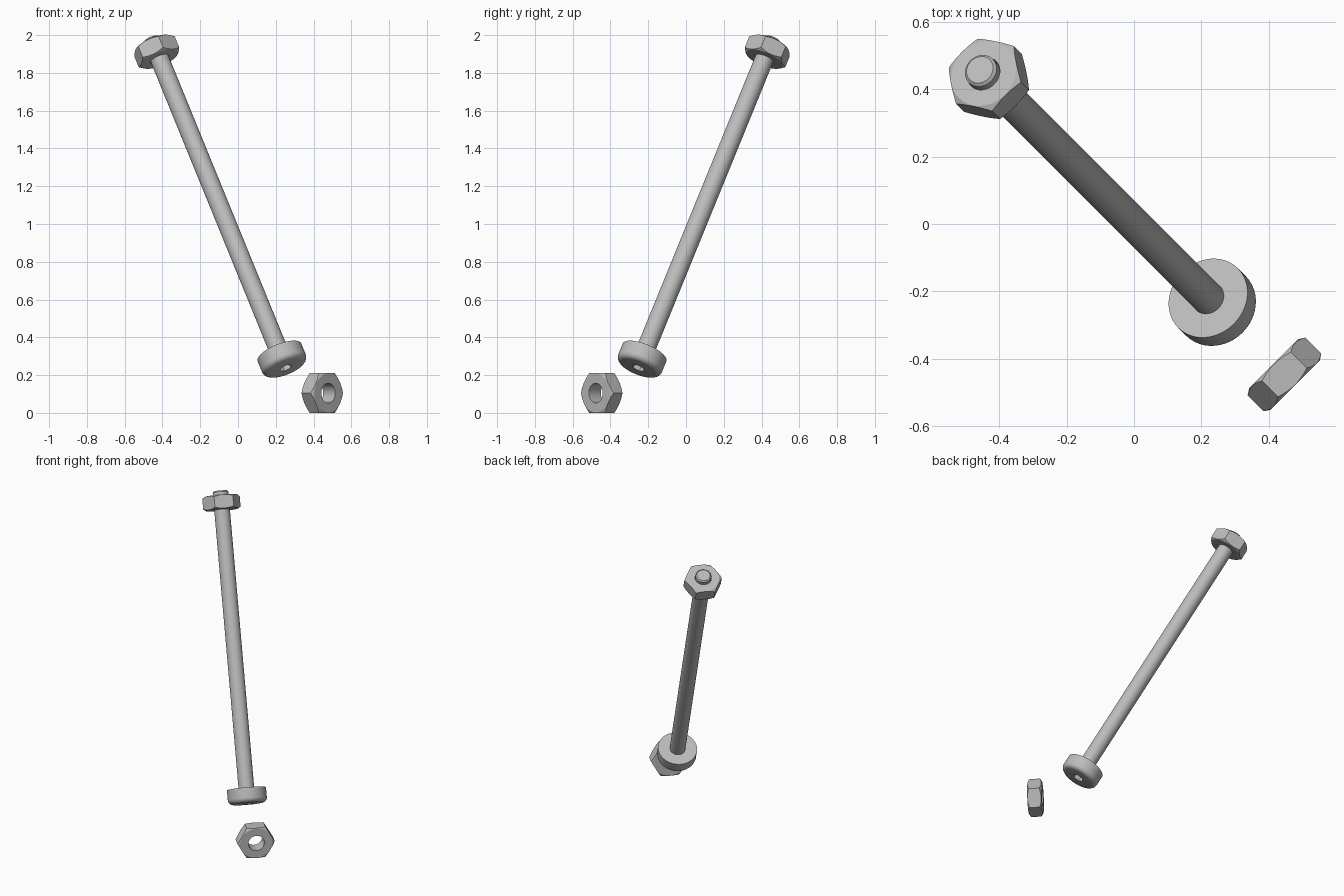
import bpy
import bmesh
from math import cos, sin, pi, radians
from mathutils import Matrix

SEGMENTS = 48
SHAFT_R = 0.05
HEAD_R, HEAD_H, FILLET = 0.125, 0.095, 0.03
NUT_FLAT, NUT_H = 0.105, 0.09
FACE_R, CHAMFER = 0.103, 0.64

cube = bpy.data.objects.get("Cube")
if cube:
    bpy.data.objects.remove(cube, do_unlink=True)

steel = bpy.data.materials.new("grey steel")
steel.use_nodes = True
grey = (0.5, 0.5, 0.5, 1)
steel.diffuse_color = grey
steel.node_tree.nodes["Principled BSDF"].inputs["Base Color"].default_value = grey


def hexagon(flat):
    """Radius of a hexagon, with corners on local x, at a given angle."""
    return lambda a: flat / cos(a % (pi / 3) - pi / 6)


def loft(name, rings, matrix, closed=False):
    """Join rings of (radius, height), each a number or a function of angle."""
    bm = bmesh.new()
    angles = [2 * pi * i / SEGMENTS for i in range(SEGMENTS)]
    value = lambda v, a: v(a) if callable(v) else v
    loops = []
    for r, h in rings:
        loops.append([bm.verts.new((value(r, a) * cos(a), value(r, a) * sin(a), value(h, a)))
                      for a in angles])
    pairs = list(zip(loops, loops[1:]))
    if closed:
        pairs.append((loops[-1], loops[0]))
    else:
        bm.faces.new(loops[0][::-1])
        bm.faces.new(loops[-1])
    for low, high in pairs:
        for i in range(SEGMENTS):
            j = (i + 1) % SEGMENTS
            bm.faces.new((low[i], low[j], high[j], high[i]))
    bmesh.ops.recalc_face_normals(bm, faces=bm.faces)
    mesh = bpy.data.meshes.new(name)
    bm.to_mesh(mesh)
    bm.free()
    mesh.materials.append(steel)
    obj = bpy.data.objects.new(name, mesh)
    bpy.context.collection.objects.link(obj)
    obj.matrix_world = matrix
    bpy.ops.object.select_all(action='DESELECT')
    obj.select_set(True)
    bpy.context.view_layer.objects.active = obj
    bpy.ops.object.shade_smooth_by_angle(angle=radians(25))
    return obj


def placed(location, tilt):
    turn = Matrix.Rotation(radians(45), 4, 'Z') @ Matrix.Rotation(-radians(tilt), 4, 'X')
    return Matrix.Translation(location) @ turn


def nut(name, matrix):
    """Hexagonal nut with conical chamfers on both faces and a round bore."""
    side = hexagon(NUT_FLAT)
    edge = lambda a: NUT_H / 2 - (side(a) - FACE_R) * CHAMFER
    bore = SHAFT_R + 0.002
    loft(name, [(bore, -NUT_H / 2), (FACE_R, -NUT_H / 2), (side, lambda a: -edge(a)),
                (side, edge), (FACE_R, NUT_H / 2), (bore, NUT_H / 2)], matrix, closed=True)


bolt = placed((0, 0, 0.858), 30)
along = lambda s: bolt @ Matrix.Translation((0, 0, s))

# Round head with a filleted outer rim and a hexagonal socket
socket = hexagon(0.031)
head = [(socket, 0.05), (socket, 0)]
for k in range(7):
    a = k * pi / 12
    head.append((HEAD_R - FILLET + FILLET * sin(a), FILLET - FILLET * cos(a)))
head += [(HEAD_R, HEAD_H), (SHAFT_R * 0.9, HEAD_H)]
loft("bolt_head", head, along(-0.716))

# Long shaft with a chamfered tip
loft("bolt_shaft", [(SHAFT_R, -0.63), (SHAFT_R, 1.285), (SHAFT_R - 0.008, 1.293)], bolt)

# One nut threaded near the tip, one standing loose on a flat
nut("fitted_nut", along(1.217))
nut("loose_nut", placed((0.446, -0.446, NUT_FLAT), 90))
